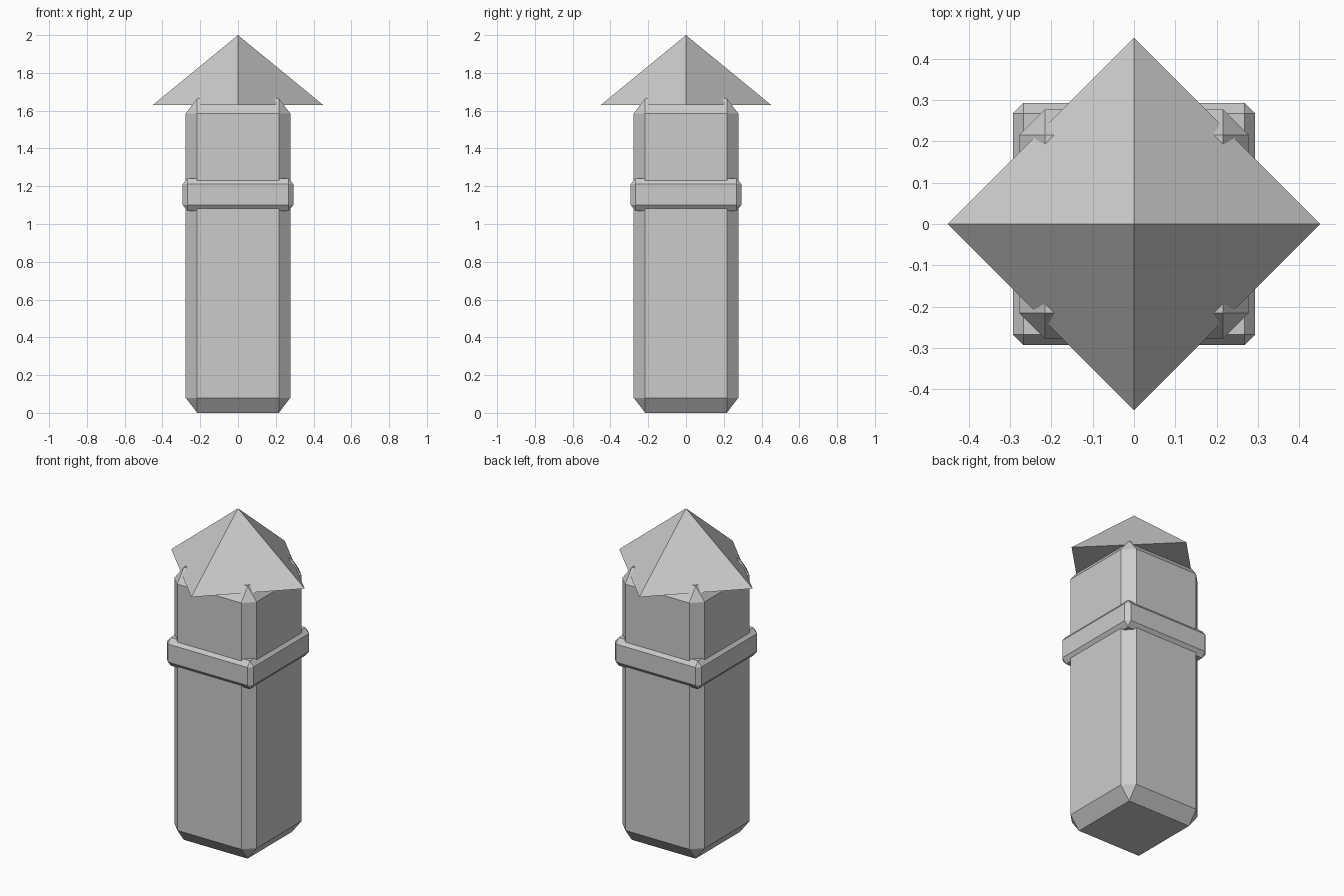
import bpy, bmesh
from math import pi
from mathutils import Matrix

cube = bpy.data.objects.get("Cube")
if cube:
    bpy.data.objects.remove(cube, do_unlink=True)

# One plain grey for the whole model
grey = bpy.data.materials.new("stone_grey")
grey.use_nodes = True
colour = (0.6, 0.6, 0.6, 1)
grey.diffuse_color = colour
grey.node_tree.nodes["Principled BSDF"].inputs["Base Color"].default_value = colour


def add_object(name, bm):
    bmesh.ops.recalc_face_normals(bm, faces=bm.faces)
    mesh = bpy.data.meshes.new(name)
    bm.to_mesh(mesh)
    bm.free()
    mesh.materials.append(grey)
    obj = bpy.data.objects.new(name, mesh)
    bpy.context.collection.objects.link(obj)
    return obj


def chamfered_block(name, half, bottom, top, inset, rise):
    """Square block with flat chamfers: inset sideways, rise upright."""
    bm = bmesh.new()
    mid = (top + bottom) / 2
    tall = (top - bottom) / 2
    points = []
    for sx in (-1, 1):
        for sy in (-1, 1):
            for sz in (-1, 1):
                points += [
                    (sx * half, sy * (half - inset), mid + sz * (tall - rise)),
                    (sx * (half - inset), sy * half, mid + sz * (tall - rise)),
                    (sx * (half - inset), sy * (half - inset), mid + sz * tall),
                ]
    verts = [bm.verts.new(p) for p in points]
    bmesh.ops.convex_hull(bm, input=verts)
    # Merge hull triangles back into flat panels
    bmesh.ops.dissolve_limit(bm, angle_limit=0.01, verts=bm.verts, edges=bm.edges)
    return add_object(name, bm)


# Post and the band around it
chamfered_block("post", 0.277, 0, 1.665, 0.061, 0.08)
chamfered_block("band", 0.293, 1.07, 1.242, 0.025, 0.031)

# Pyramid roof, turned so its corners face the post's sides
bm = bmesh.new()
bmesh.ops.create_cone(bm, cap_ends=True, segments=4, radius1=0.451, radius2=0,
                      depth=0.37, matrix=Matrix.Translation((0, 0, 1.815)))
bmesh.ops.remove_doubles(bm, verts=bm.verts, dist=0.0001)
# Keep the corners on the x and y axes
corner = max(bm.verts, key=lambda v: v.co.x)
if abs(corner.co.y) > 0.1:
    bmesh.ops.rotate(bm, verts=bm.verts, matrix=Matrix.Rotation(pi / 4, 3, 'Z'))
add_object("roof", bm)
